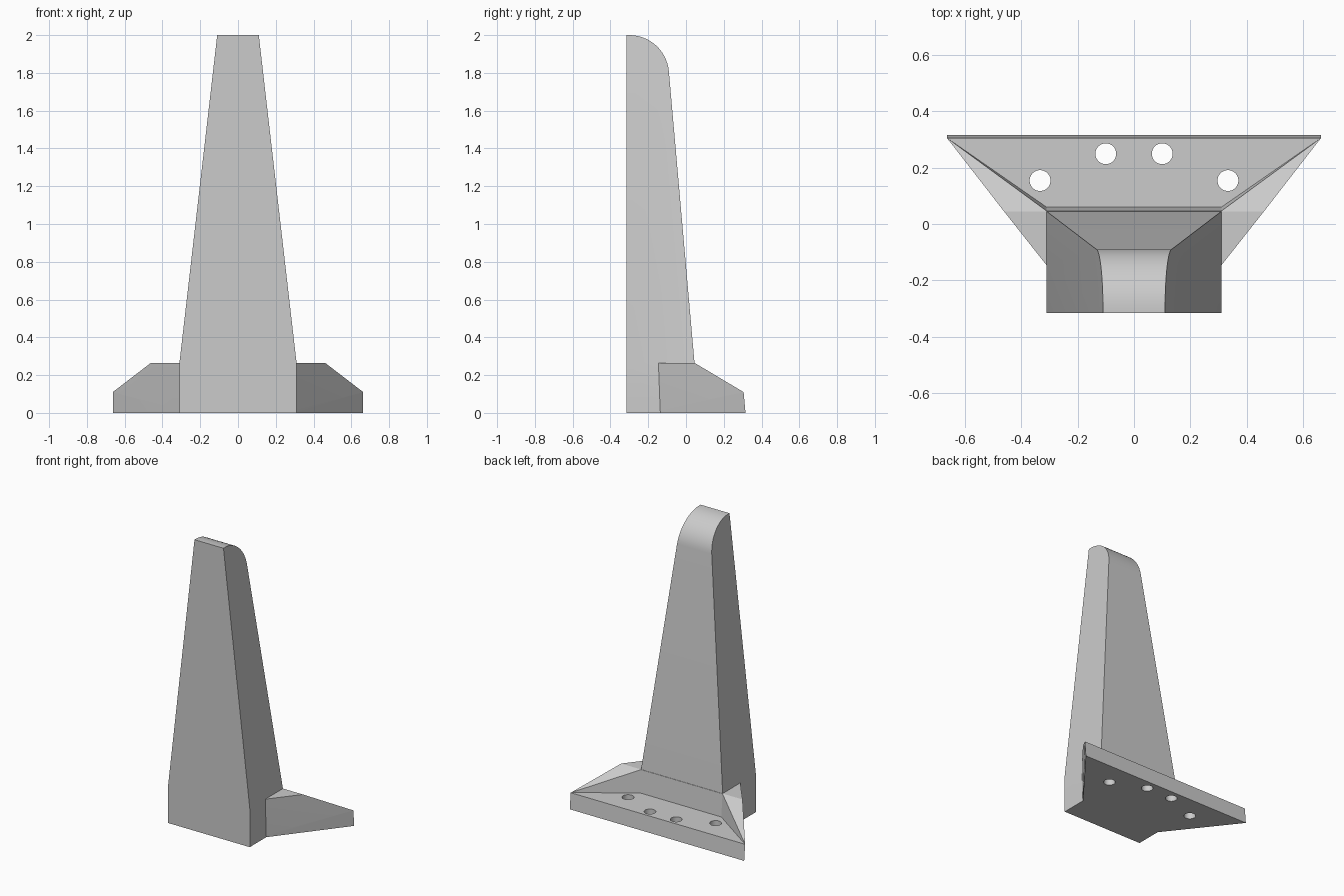
import bpy, bmesh
from math import sin, cos, radians

if "Cube" in bpy.data.objects:
    bpy.data.objects.remove(bpy.data.objects["Cube"])

GREY = (0.6, 0.6, 0.6, 1)
grey = bpy.data.materials.new("plain grey")
grey.use_nodes = True
grey.diffuse_color = GREY
grey.node_tree.nodes["Principled BSDF"].inputs["Base Color"].default_value = GREY

PLATE, SHOULDER, HALF, LEAN = 0.11, 0.265, 0.31, 0.088


def finish(name, bm):
    bmesh.ops.recalc_face_normals(bm, faces=bm.faces)
    mesh = bpy.data.meshes.new(name)
    bm.to_mesh(mesh)
    bm.free()
    mesh.materials.append(grey)
    obj = bpy.data.objects.new(name, mesh)
    bpy.context.collection.objects.link(obj)
    return obj


def symmetric_hull(name, points):
    bm = bmesh.new()
    for x, y, z in points:
        for side in (-1, 1):
            bm.verts.new((side * x, y, z))
    bmesh.ops.convex_hull(bm, input=bm.verts)
    bmesh.ops.dissolve_limit(bm, angle_limit=radians(1), verts=bm.verts, edges=bm.edges)
    return finish(name, bm)


def combine(target, tool, operation):
    mod = target.modifiers.new(operation.lower(), 'BOOLEAN')
    mod.operation, mod.object, mod.solver = operation, tool, 'EXACT'
    bpy.context.view_layer.objects.active = target
    bpy.ops.object.modifier_apply(modifier=mod.name)
    bpy.data.objects.remove(tool)


# Foot block with splayed sides and a sloped rear
stand = symmetric_hull("bracket_stand", [
    (0.663, 0.315, 0), (0.663, 0.305, PLATE), (0.461, 0.045, SHOULDER),
    (0.25, -0.212, 0), (0.25, -0.222, SHOULDER)])

# Pocket that leaves the rear plate between two gussets
combine(stand, symmetric_hull("pocket_cutter", [
    (x, y - LEAN * (z - PLATE), z)
    for z in (PLATE, 0.4)
    for x, y in ((HALF, 0.06), (0.81, 0.407), (0.81, 0.6))]), 'DIFFERENCE')

# Tapered column with a rounded crown, lofted from its side profile
lower = [(-0.315, 0), (0.068, 0), (0.045, SHOULDER), (-0.315, SHOULDER)]
crown = [(-0.30 + 0.21 * cos(radians(a)), 1.79 + 0.21 * sin(radians(a)))
         for a in [5 + 85 * i / 14 for i in range(15)]]
upper = [lower[3], lower[2]] + crown + [(-0.315, 2)]


def half_width(z):
    return HALF - 0.20 * max(0, z - SHOULDER) / (2 - SHOULDER)


bm = bmesh.new()
for profile, shared in ((lower, 2), (upper, 0)):
    left, right = [[bm.verts.new((s * half_width(z), y, z)) for y, z in profile] for s in (1, -1)]
    bm.faces.new(left)
    bm.faces.new(right)
    n = len(profile)
    for i in range(n):
        if i != shared:
            j = (i + 1) % n
            bm.faces.new((left[i], left[j], right[j], right[i]))
bmesh.ops.remove_doubles(bm, verts=bm.verts, dist=0.0001)
combine(stand, finish("column", bm), 'UNION')

# Four mounting holes through the plate
for x, y in ((0.10, 0.249), (0.333, 0.154)):
    for side in (-1, 1):
        bpy.ops.mesh.primitive_cylinder_add(vertices=32, radius=0.037, depth=0.3,
                                            location=(side * x, y, 0.05))
        hole = bpy.context.object
        hole.data.materials.append(grey)
        combine(stand, hole, 'DIFFERENCE')

bpy.ops.object.select_all(action='DESELECT')
stand.select_set(True)
bpy.context.view_layer.objects.active = stand
bpy.ops.object.shade_smooth_by_angle(angle=radians(25))
